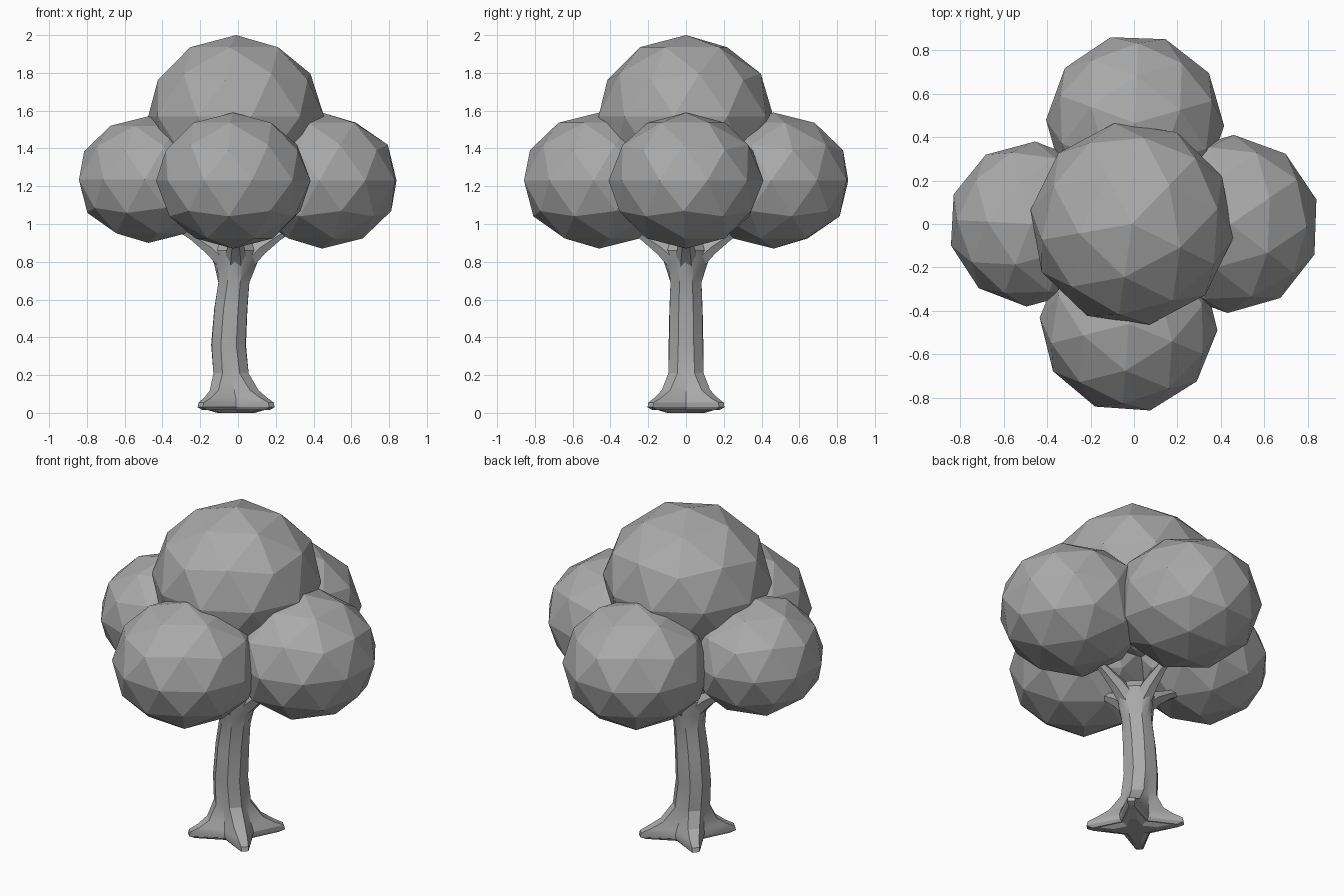
import bpy, bmesh, math
from mathutils import Vector

cube = bpy.data.objects.get("Cube")
if cube:
    bpy.data.objects.remove(cube, do_unlink=True)

grey = bpy.data.materials.new("plain_grey")
grey.use_nodes = True
grey.diffuse_color = (0.4, 0.4, 0.4, 1)
grey.node_tree.nodes["Principled BSDF"].inputs["Base Color"].default_value = (0.4, 0.4, 0.4, 1)


def finish(bm, name):
    bmesh.ops.recalc_face_normals(bm, faces=bm.faces)
    mesh = bpy.data.meshes.new(name)
    bm.to_mesh(mesh)
    bm.free()
    mesh.materials.append(grey)
    obj = bpy.data.objects.new(name, mesh)
    bpy.context.collection.objects.link(obj)
    return obj


def loft(bm, rings):
    """Skin closed rings of points, capping both ends."""
    loops = [[bm.verts.new(p) for p in ring] for ring in rings]
    n = len(loops[0])
    for a, b in zip(loops, loops[1:]):
        for i in range(n):
            j = (i + 1) % n
            bm.faces.new((a[i], a[j], b[j], b[i]))
    bm.faces.new(loops[0][::-1])
    bm.faces.new(loops[-1])


def smooth(obj):
    bpy.ops.object.select_all(action="DESELECT")
    obj.select_set(True)
    bpy.context.view_layer.objects.active = obj
    bpy.ops.object.shade_smooth_by_angle(angle=math.radians(25))


# Faceted foliage clumps: centre, radius, height radius, turn
clumps = {
    "foliage_top": ((-0.01, 0, 1.57), 0.47, 0.43, 46),
    "foliage_left": ((0.445, 0, 1.23), 0.41, 0.36, 34),
    "foliage_right": ((-0.475, 0, 1.235), 0.38, 0.335, 33),
    "foliage_front": ((-0.025, -0.46, 1.23), 0.41, 0.36, 50),
    "foliage_back": ((0.005, 0.465, 1.23), 0.41, 0.36, 16),
}
for name, (centre, radius, height, turn) in clumps.items():
    bm = bmesh.new()
    bmesh.ops.create_icosphere(bm, subdivisions=2, radius=1)
    clump = finish(bm, name)
    clump.location = centre
    clump.scale = (radius, radius, height)
    clump.rotation_euler.z = math.radians(turn)


def trunk_ring(z, cx, side, corner, half):
    """Ring with one point on each side and a blunt pair on each corner."""
    ring = []
    for k in range(4):
        a = k * math.pi / 2
        d = a + math.pi / 4
        out = Vector((math.cos(d), math.sin(d), 0)) * corner
        across = Vector((-math.sin(d), math.cos(d), 0)) * half
        ring.append(Vector((math.cos(a) * side, math.sin(a) * side, 0)))
        ring += [out - across, out + across]
    return [p + Vector((cx, 0, z)) for p in ring]


# Bent trunk flaring into four corner roots: height, shift, side, corner, half width
bm = bmesh.new()
loft(bm, [trunk_ring(*r) for r in (
    (0.015, -0.01, 0.10, 0.235, 0.016),
    (0.03, -0.01, 0.11, 0.268, 0.02),
    (0.055, -0.01, 0.115, 0.262, 0.02),
    (0.08, -0.012, 0.11, 0.21, 0.026),
    (0.12, -0.02, 0.10, 0.15, 0.032),
    (0.21, -0.037, 0.087, 0.098, 0.034),
    (0.36, -0.05, 0.092, 0.092, 0.034),
    (0.55, -0.038, 0.088, 0.088, 0.034),
    (0.69, -0.022, 0.082, 0.082, 0.034),
    (0.78, -0.014, 0.11, 0.095, 0.04),
    (0.86, -0.012, 0.14, 0.10, 0.05),
    (0.91, -0.012, 0.10, 0.07, 0.04),
)])
smooth(finish(bm, "trunk"))

# Four branches reaching into the foliage
for k, side in enumerate(("left", "back", "right", "front")):
    a = k * math.pi / 2
    out = Vector((math.cos(a), math.sin(a), 0))
    across = Vector((-out.y, out.x, 0))
    axis = Vector((out.x * 0.8, out.y * 0.8, 0.6))
    up = axis.cross(across)
    rings = []
    for reach, z, r in ((0.04, 0.79, 0.06), (0.13, 0.875, 0.046), (0.22, 0.935, 0.03), (0.30, 0.98, 0.022)):
        c = out * reach + Vector((-0.012, 0, z))
        rings.append([c + (across * math.cos(t) + up * math.sin(t)) * r
                      for t in (i * math.pi / 3 for i in range(6))])
    bm = bmesh.new()
    loft(bm, rings)
    smooth(finish(bm, side + "_branch"))

# Flat underside of the roots rests on the ground
bm = bmesh.new()
loft(bm, [trunk_ring(0.0, -0.01, 0.06, 0.12, 0.02), trunk_ring(0.02, -0.01, 0.095, 0.22, 0.016)])
finish(bm, "root_base")
